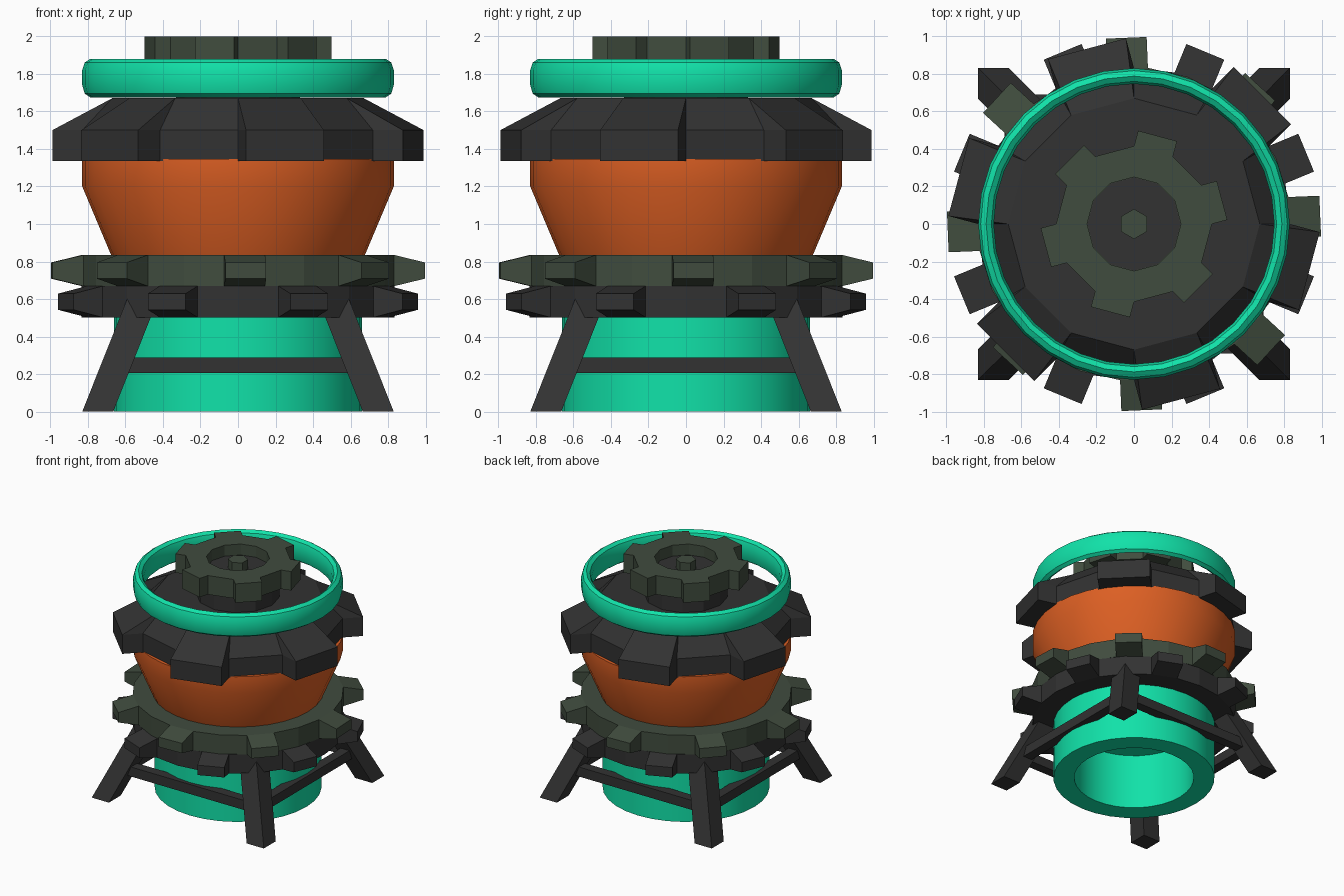
import bpy, bmesh
from math import cos, sin, pi, radians

if "Cube" in bpy.data.objects:
    bpy.data.objects.remove(bpy.data.objects["Cube"])


def lin(c):
    c /= 255
    return c / 12.92 if c <= 0.04045 else ((c + 0.055) / 1.055) ** 2.4


def material(name, rgb):
    m = bpy.data.materials.new(name)
    m.diffuse_color = (*[lin(c) for c in rgb], 1)
    m.use_nodes = True
    m.node_tree.nodes["Principled BSDF"].inputs["Base Color"].default_value = m.diffuse_color
    return m


TEAL = material("teal", (17, 226, 169))
ORANGE = material("orange", (220, 95, 35))
BLACK = material("charcoal", (50, 50, 50))
GREEN = material("dark green", (64, 76, 62))


def finish(bm, name, mat, smooth=False):
    bmesh.ops.remove_doubles(bm, verts=bm.verts, dist=1e-5)
    bmesh.ops.recalc_face_normals(bm, faces=bm.faces)
    me = bpy.data.meshes.new(name)
    bm.to_mesh(me)
    bm.free()
    me.materials.append(mat)
    ob = bpy.data.objects.new(name, me)
    bpy.context.collection.objects.link(ob)
    if smooth:
        bpy.ops.object.select_all(action='DESELECT')
        ob.select_set(True)
        bpy.context.view_layer.objects.active = ob
        bpy.ops.object.shade_smooth_by_angle(angle=radians(30))
    return ob


def loft(bm, loops, closed):
    rings = [[bm.verts.new(p) for p in loop] for loop in loops]
    n = len(rings[0])
    pairs = list(zip(rings, rings[1:]))
    if closed:
        pairs.append((rings[-1], rings[0]))
    for a, b in pairs:
        for i in range(n):
            j = (i + 1) % n
            bm.faces.new((a[i], a[j], b[j], b[i]))
    return rings


def lathe(name, profile, sides, mat, smooth=True, closed=False, rot=0.0):
    """Spin (radius, z) points; open profiles get flat end caps."""
    bm = bmesh.new()
    loops = [[(r * cos(2 * pi * i / sides + rot), r * sin(2 * pi * i / sides + rot), z)
              for i in range(sides)] for r, z in profile]
    rings = loft(bm, loops, closed)
    if not closed:
        bm.faces.new(rings[0])
        bm.faces.new(rings[-1])
    return finish(bm, name, mat, smooth)


def gear(name, n, step, phase, rows, mat, rot=0.0):
    """Polygon with teeth on every step-th side; rows are (radius, tooth length, root z, tip z)."""
    bm = bmesh.new()
    loops = []
    for r, ext, z, tz in rows:
        loop = []
        for i in range(n):
            a, b, m = (2 * pi * (i + k) / n + rot for k in (0, 1, 0.5))
            loop.append((r * cos(a), r * sin(a), z))
            if i % step == phase:
                for t in (a, b):
                    loop.append((r * cos(t) + ext * cos(m), r * sin(t) + ext * sin(m),
                                 tz if ext else z))
        loops.append(loop)
    rings = loft(bm, loops, False)
    bmesh.ops.remove_doubles(bm, verts=bm.verts, dist=1e-5)
    # caps on the open ends
    bmesh.ops.holes_fill(bm, edges=[e for e in bm.edges if e.is_boundary], sides=0)
    return finish(bm, name, mat)


def hexahedron(name, lower, upper, mat):
    """Solid between two (x0, x1, y0, y1, z) rectangles."""
    bm = bmesh.new()
    loops = [[(x0, y0, z), (x1, y0, z), (x1, y1, z), (x0, y1, z)]
             for x0, x1, y0, y1, z in (lower, upper)]
    for ring in loft(bm, loops, False):
        bm.faces.new(ring)
    return finish(bm, name, mat)


# hollow base tube
lathe("base_tube", [(0.49, 0.49), (0.49, 0), (0.66, 0), (0.66, 0.52)], 32, TEAL)

# splayed legs and the bars joining them
for sx in (-1, 1):
    for sy in (-1, 1):
        hexahedron("leg", (sx * 0.665, sx * 0.83, sy * 0.665, sy * 0.83, 0),
                   (sx * 0.402, sx * 0.567, sy * 0.402, sy * 0.567, 0.66), BLACK)
for s in (-1, 1):
    a, b = sorted((s * 0.605, s * 0.69))
    hexahedron("leg_bar", (-0.62, 0.62, a, b, 0.205), (-0.62, 0.62, a, b, 0.288), BLACK)
    hexahedron("side_leg_bar", (a, b, -0.62, 0.62, 0.205), (a, b, -0.62, 0.62, 0.288), BLACK)

# two stacked eight-tooth gears
for name, z, phase, rot, mat in (("lower_gear", 0.503, 1, 0, BLACK),
                                 ("upper_gear", 0.669, 0, radians(-5.1), GREEN)):
    t = z + 0.166
    gear(name, 24, 3, phase, [(0.835, 0, z, z), (0.835, 0.165, z, z + 0.04),
                              (0.835, 0.165, t, t - 0.04), (0.835, 0, t, t)], mat, rot)

# flared body
lathe("body", [(0.67, 0.82), (0.83, 1.2), (0.83, 1.345)], 32, ORANGE)

# cap with six wide sloping teeth
gear("cap", 12, 2, 1, [(0.83, 0.165, 1.335, 1.335), (0.83, 0.165, 1.5, 1.5),
                       (0.67, 0, 1.67, 1.67)], BLACK)

# floating flattened hoop
hoop = [(0.83, 1.74), (0.83, 1.82), (0.817, 1.86), (0.788, 1.88), (0.76, 1.86), (0.747, 1.82),
        (0.747, 1.74), (0.76, 1.695), (0.788, 1.675), (0.817, 1.695)]
ob = lathe("hoop", hoop, 32, TEAL, closed=True)
bpy.ops.object.shade_smooth_by_angle(angle=radians(60))

# hub, top gear with recess, and centre pin
lathe("hub", [(0.33, 1.66), (0.33, 1.84)], 12, BLACK, smooth=False)
gear("top_gear", 12, 2, 0, [(0.415, 0.085, 1.835, 1.835), (0.415, 0.085, 2.0, 2.0),
                            (0.25, 0, 2.0, 2.0), (0.25, 0, 1.9, 1.9)], GREEN)
lathe("recess_floor", [(0.249, 1.898), (0.249, 1.905)], 12, BLACK, smooth=False)
lathe("centre_pin", [(0.08, 1.9), (0.08, 1.985)], 6, GREEN, smooth=False, rot=pi / 6)
